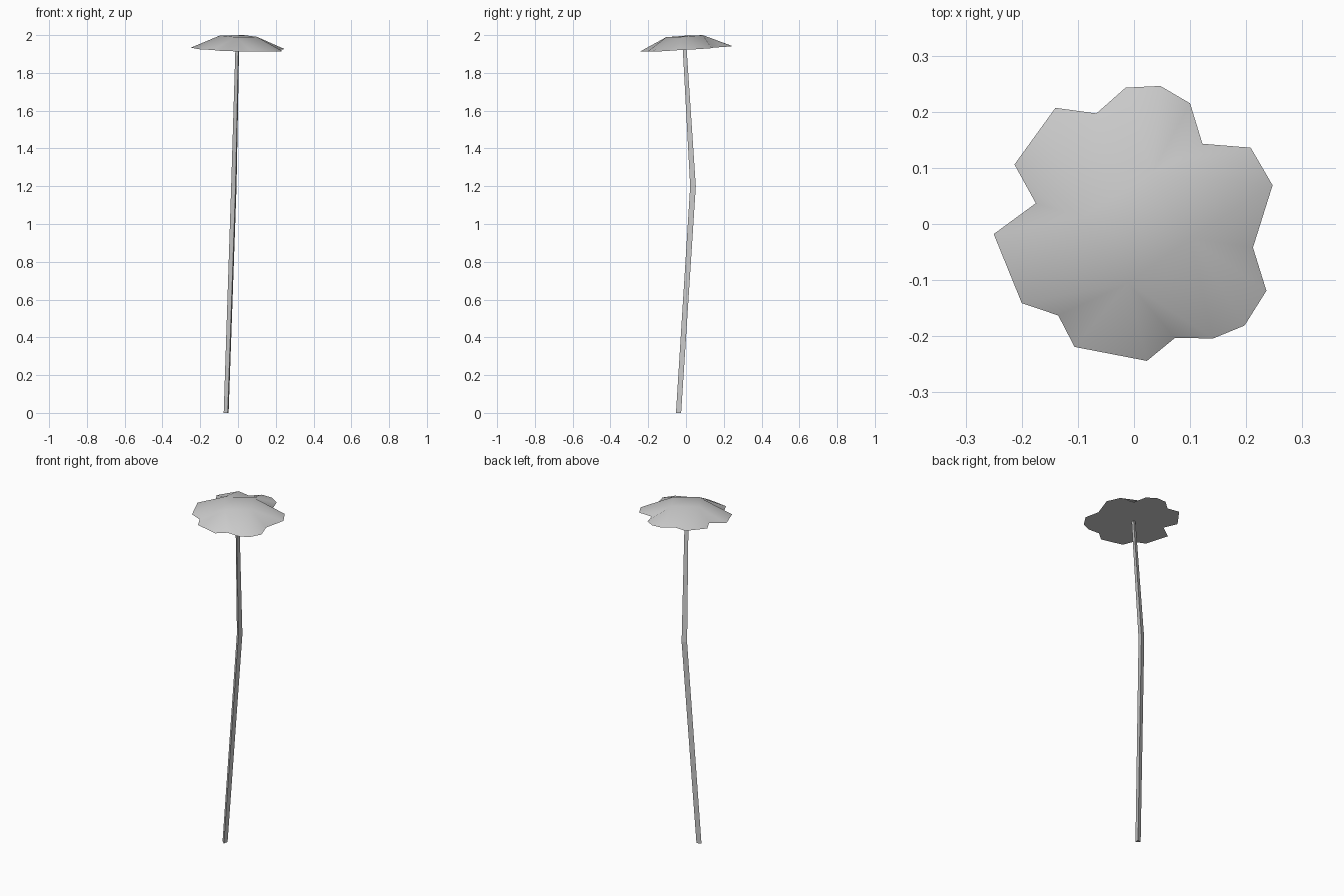
import bpy, bmesh
from math import cos, sin, pi, hypot, radians

if "Cube" in bpy.data.objects:
    bpy.data.objects.remove(bpy.data.objects["Cube"])


def make_object(name, bm):
    bmesh.ops.recalc_face_normals(bm, faces=bm.faces)
    mesh = bpy.data.meshes.new(name)
    bm.to_mesh(mesh)
    bm.free()
    obj = bpy.data.objects.new(name, mesh)
    bpy.context.collection.objects.link(obj)
    return obj


# Stem: bent three-sided tube
path = [(-0.060, -0.038, 0.0), (-0.019, 0.0385, 1.2), (-0.002, -0.006, 1.93)]
radii = [0.016, 0.0175, 0.012]
bm = bmesh.new()
rings = []
for (x, y, z), r in zip(path, radii):
    rings.append([bm.verts.new((x + r * cos(radians(170) + k * 2 * pi / 3),
                                y + r * sin(radians(170) + k * 2 * pi / 3), z))
                  for k in range(3)])
for a, b in zip(rings, rings[1:]):
    for k in range(3):
        n = (k + 1) % 3
        bm.faces.new((a[k], a[n], b[n], b[k]))
bm.faces.new(rings[0])
make_object("stem", bm)

# Flower head: low closed dome, petal outline, small flat top, flat underside
outline = [(-0.25, -0.018), (-0.175, 0.037), (-0.213, 0.106), (-0.14, 0.207),
           (-0.067, 0.197), (-0.015, 0.243), (0.047, 0.246), (0.10, 0.215),
           (0.122, 0.143), (0.208, 0.136), (0.247, 0.069), (0.212, -0.042),
           (0.236, -0.119), (0.197, -0.181), (0.141, -0.204), (0.073, -0.203),
           (0.023, -0.244), (-0.106, -0.219), (-0.135, -0.163), (-0.20, -0.141)]
top = [(-0.095, 0.012), (0.032, 0.09), (0.10, -0.025), (-0.01, -0.105)]


def tilted(bm, x, y, z):
    return bm.verts.new((x, y, z + 0.06 * y - 0.025 * x))


def nearest(p):
    return max(top, key=lambda t: (t[0] * p[0] + t[1] * p[1]) / hypot(*t))


bm = bmesh.new()
rim = [tilted(bm, x, y, 1.928) for x, y in outline]
corner = {t: tilted(bm, *t, 1.995) for t in top}
bm.faces.new([corner[t] for t in reversed(top)])
for k in range(len(rim)):
    n = (k + 1) % len(rim)
    a, b = nearest(outline[k]), nearest(outline[n])
    bm.faces.new((rim[n], rim[k], corner[a]))
    if a != b:
        bm.faces.new((rim[n], corner[a], corner[b]))
for f in bm.faces:
    f.smooth = True
bm.faces.new(rim)
for e in bm.edges:
    e.smooth = not (e.verts[0] in rim and e.verts[1] in rim)
make_object("flower_head", bm)
